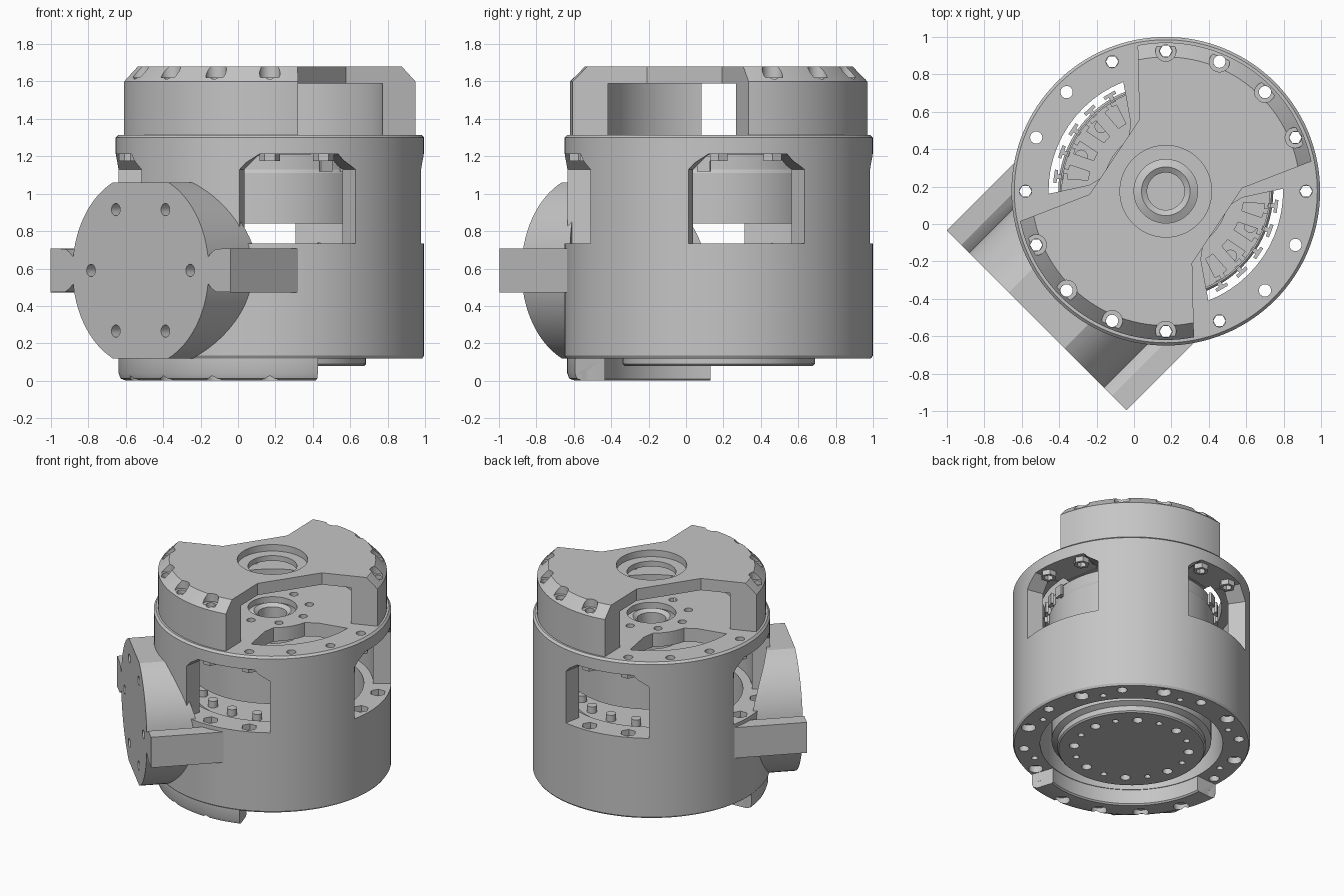
import bpy, bmesh, math
from mathutils import Matrix, Vector

if "Cube" in bpy.data.objects:
    bpy.data.objects.remove(bpy.data.objects["Cube"])

R = math.radians
TWIST = 11.25                      # the whole housing pattern is turned by half a bolt pitch
CENTRE = Vector((0.17, 0.175, 0))
grey = bpy.data.materials.new("light_grey")
grey.diffuse_color = (0.56, 0.56, 0.56, 1)
grey.use_nodes = True
grey.node_tree.nodes["Principled BSDF"].inputs["Base Color"].default_value = grey.diffuse_color
parts = []


def polar(r, a, z=0.0):
    return Vector((r * math.cos(R(a)), r * math.sin(R(a)), z))


def lathe(bm, profile, n=96, a0=0.0, a1=360.0, at=(0, 0, 0)):
    """Spin a closed (r, z) profile about z, fully or as a capped sector."""
    full = a1 - a0 >= 360
    rings = []
    for i in range(n if full else n + 1):
        a = a0 + (a1 - a0) * i / n
        rings.append([bm.verts.new(polar(r, a, z) + Vector(at)) for r, z in profile])
    m = len(profile)
    for i in range(n):
        p, q = rings[i], rings[(i + 1) % len(rings)]
        for j in range(m):
            k = (j + 1) % m
            if profile[j][0] > 0 or profile[k][0] > 0:
                bm.faces.new((p[j], q[j], q[k], p[k]))
    if not full:
        bm.faces.new(rings[0])
        bm.faces.new(rings[-1][::-1])


def prism(bm, poly, t0, t1, mat=Matrix()):
    lo = [bm.verts.new(mat @ Vector((x, y, t0))) for x, y in poly]
    hi = [bm.verts.new(mat @ Vector((x, y, t1))) for x, y in poly]
    bm.faces.new(lo[::-1])
    bm.faces.new(hi)
    for i in range(len(poly)):
        k = (i + 1) % len(poly)
        bm.faces.new((lo[i], lo[k], hi[k], hi[i]))


def rod(bm, r, z0, z1, at=(0, 0, 0), n=20):
    lathe(bm, [(0, z0), (r, z0), (r, z1), (0, z1)], n, at=at)


def make(name, bm, part=True):
    bmesh.ops.remove_doubles(bm, verts=bm.verts, dist=1e-6)
    bmesh.ops.recalc_face_normals(bm, faces=bm.faces)
    me = bpy.data.meshes.new(name)
    bm.to_mesh(me)
    bm.free()
    me.materials.append(grey)
    ob = bpy.data.objects.new(name, me)
    bpy.context.collection.objects.link(ob)
    if part:
        parts.append(ob)
    return ob


def activate(ob):
    bpy.ops.object.select_all(action='DESELECT')
    ob.select_set(True)
    bpy.context.view_layer.objects.active = ob


def cut(ob, bm):
    tool = make("cutter", bm, False)
    tool.hide_render = True
    mod = ob.modifiers.new("cut", 'BOOLEAN')
    mod.operation, mod.solver, mod.object = 'DIFFERENCE', 'EXACT', tool
    activate(ob)
    bpy.ops.object.modifier_apply(modifier=mod.name)
    bpy.data.objects.remove(tool)


def arc(r, a0, a1, n):
    return [polar(r, a0 + (a1 - a0) * i / n).to_2d() for i in range(n + 1)]


BOLTS = [polar(0.75, 22.5 * i) for i in range(16)]
OPENINGS = [Matrix.Rotation(R(a), 4, 'Z') for a in (135 + TWIST, -45 + TWIST)]

# housing: lower ring, thin upper wall and top flange
bm = bmesh.new()
lathe(bm, [(.635, .12), (.815, .12), (.825, .135), (.825, 1.30), (.81, 1.315), (.17, 1.315),
           (.17, 1.21), (.70, 1.21), (.70, .735), (.635, .735)], 128)
housing = make("housing", bm)

# four side windows with chamfered top corners
bm = bmesh.new()
for k in range(4):
    outline = [(-22.5, .735), (22.5, .735), (22.5, 1.13), (15, 1.213), (-15, 1.213), (-22.5, 1.13)]
    c = TWIST + 90 * k
    inner = [bm.verts.new(polar(.6, c + a, z)) for a, z in outline]
    outer = [bm.verts.new(polar(1.0, c + a, z)) for a, z in outline]
    bm.faces.new(inner)
    bm.faces.new(outer[::-1])
    for i in range(6):
        j = (i + 1) % 6
        bm.faces.new((inner[i], inner[j], outer[j], outer[i]))
cut(housing, bm)

# bolt holes through the housing, counterbored below
bm = bmesh.new()
for i, p in enumerate(BOLTS):
    w = .05 if i % 2 else .036
    lathe(bm, [(0, 0), (w, 0), (w, .17), (.033, .17), (.033, 1.5), (0, 1.5)], 16, at=p)
for i in range(8):
    rod(bm, .03, 1.1, 1.4, polar(.26, 45 * i), 16)
    rod(bm, .022, 0, .17, polar(.70, 45 * i + 33.75), 12)
cut(housing, bm)

# hexagonal nut pockets in the window sills
bm = bmesh.new()
for p in BOLTS:
    rod(bm, .055, .69, .7355, p, 6)
cut(housing, bm)

# two kidney openings in the flange
bm = bmesh.new()
kidney = arc(.627, -35, 35, 12) + [polar(.41, 29).to_2d()] + arc(.34, 20, -20, 8) + [polar(.41, -29).to_2d()]
for m in OPENINGS:
    prism(bm, kidney, 1.1, 1.4, m)
cut(housing, bm)

# hexagonal nuts under the flange, two per window
bm = bmesh.new()
for k in range(4):
    for a in (0, 22.5):
        p = polar(.75, a + 90 * k)
        lathe(bm, [(.033, 1.175), (.055, 1.175), (.055, 1.214), (.033, 1.214)], 6, at=p)
make("flange_nuts", bm)

# top cap: ring wall carrying a bridge plate
bm = bmesh.new()
lathe(bm, [(.17, 1.59), (.61, 1.59), (.61, 1.315), (.795, 1.315), (.795, 1.60), (.718, 1.68),
           (.245, 1.68), (.245, 1.63), (.17, 1.63)], 128)
cap = make("top_cap", bm)
bm = bmesh.new()
for m in OPENINGS:
    prism(bm, [(.33, -.24), (.567, -.577), (.9, -1.05), (1.3, 0), (.9, 1.05), (.567, .577), (.33, .24)], 1.2, 1.8, m)
cut(cap, bm)
bm = bmesh.new()
for p in BOLTS:
    lathe(bm, [(0, 1.2), (.033, 1.2), (.033, 1.62), (.055, 1.62), (.055, 1.8), (0, 1.8)], 20, at=p)
cut(cap, bm)

# bearing seat in the flange centre
bm = bmesh.new()
lathe(bm, [(.10, 1.18), (.172, 1.18), (.172, 1.27), (.13, 1.29), (.10, 1.27)], 48)
make("bearing", bm)

# motor drum behind the windows
bm = bmesh.new()
lathe(bm, [(.555, .84), (.575, .84), (.575, 1.11), (.565, 1.13), (.565, 1.212), (.555, 1.212)], 96)
make("motor_drum", bm)

# stator core with radial teeth
bm = bmesh.new()
lathe(bm, [(.20, .845), (.42, .845), (.42, 1.13), (.20, 1.13)], 64)
for i in range(24):
    m = Matrix.Rotation(R(15 * i + TWIST), 4, 'Z')
    prism(bm, [(.41, -.032), (.53, -.032), (.53, -.06), (.558, -.06), (.558, .06), (.53, .06),
               (.53, .032), (.41, .032)], .845, 1.13, m)
make("stator", bm)

# small T-shaped clips around the drum, seen in the kidney openings
bm = bmesh.new()
for o in OPENINGS:
    for a in (-26, -13, 0, 13, 26):
        prism(bm, [(.55, -.012), (.585, -.012), (.585, -.035), (.603, -.035), (.603, .035),
                   (.585, .035), (.585, .012), (.55, .012)], 1.12, 1.2, o @ Matrix.Rotation(R(a), 4, 'Z'))
make("drum_clips", bm)

# output rotor in the lower ring
bm = bmesh.new()
lathe(bm, [(0, .08), (.505, .08), (.515, .09), (.515, .13), (.555, .15), (.555, .68), (0, .68)], 96)
rotor = make("output_rotor", bm)
bm = bmesh.new()
for i in range(8):
    rod(bm, .035, 0, .15, polar(.40, 45 * i + TWIST))
    rod(bm, .022, 0, .15, polar(.40, 45 * i + 3 * TWIST), 12)
cut(rotor, bm)

# bolt heads on the rotor
bm = bmesh.new()
for i in range(16):
    rod(bm, .035, .67, .73, polar(.49, 22.5 * i), 16)
make("rotor_bolts", bm)

# crescent stop under the housing, on the mount side
bm = bmesh.new()
lathe(bm, [(.65, 0), (.77, 0), (.80, .012), (.81, .04), (.81, .12), (.64, .12), (.64, .01)], 40, 184, 288.5)
stop = make("crescent_stop", bm)
bm = bmesh.new()
for p in BOLTS:
    lathe(bm, [(0, -.1), (.055, -.1), (.055, .05), (.033, .05), (.033, .2), (0, .2)], 16, at=p)
cut(stop, bm)

# side mount: truncated disc with a cross bar, extruded into the housing
h = math.sqrt(.5)
frame = Matrix(((h, 0, -h, 0), (-h, 0, -h, 0), (0, 1, 0, .59), (0, 0, 0, 1)))
top = math.degrees(math.asin(.47 / .515))
quarter = [Vector((.68, .117)), Vector((.57, .115)), Vector((.535, .095))] + arc(.515, 8, top, 14)
half = quarter + [Vector((-p.x, p.y)) for p in reversed(quarter)]
outline = half + [Vector((p.x, -p.y)) for p in reversed(half)]
bm = bmesh.new()
prism(bm, outline, .3, .977, frame)
mount = make("side_mount", bm)
bm = bmesh.new()
rod(bm, .80, -1, 3, n=128)
cut(mount, bm)
bm = bmesh.new()
for i in range(6):
    c = polar(.375, 60 * i)
    prism(bm, [c.to_2d() + q for q in arc(.033, 0, 342, 19)], .87, 1.1, frame)
cut(mount, bm)

# place everything and smooth the curved surfaces
for ob in parts:
    ob.data.transform(Matrix.Translation(CENTRE))
    activate(ob)
    bpy.ops.object.shade_smooth_by_angle(angle=R(25))
